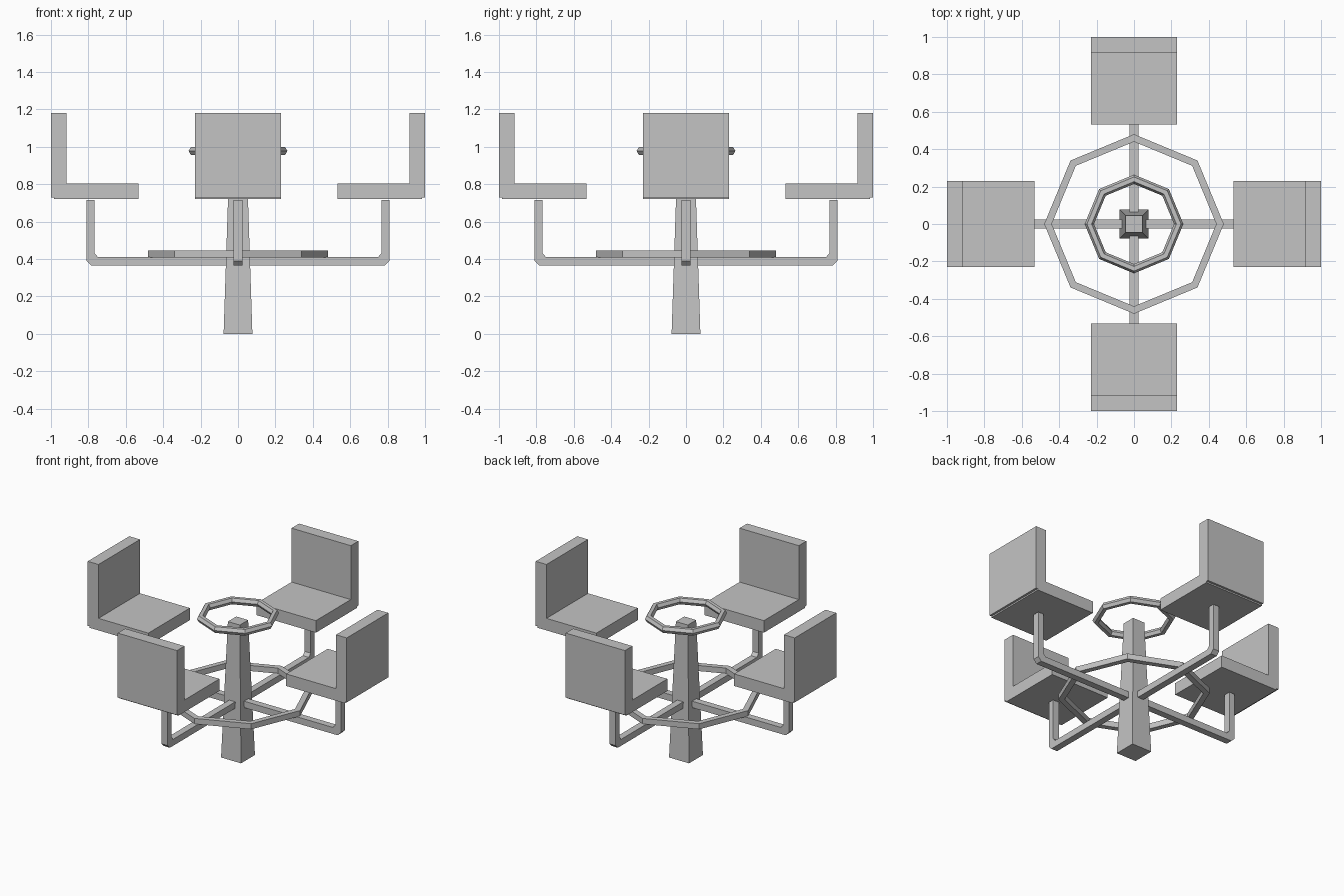
import bpy
import bmesh
from math import pi, cos, sin
from mathutils import Matrix, Vector

default = bpy.data.objects.get("Cube")
if default:
    bpy.data.objects.remove(default, do_unlink=True)

grey = bpy.data.materials.new("plain grey")
grey.use_nodes = True
colour = (0.55, 0.55, 0.55, 1)
grey.diffuse_color = colour
grey.node_tree.nodes["Principled BSDF"].inputs["Base Color"].default_value = colour


def add_object(name, bm):
    bmesh.ops.recalc_face_normals(bm, faces=bm.faces[:])
    mesh = bpy.data.meshes.new(name)
    bm.to_mesh(mesh)
    bm.free()
    mesh.materials.append(grey)
    obj = bpy.data.objects.new(name, mesh)
    bpy.context.scene.collection.objects.link(obj)
    return obj


def extruded(name, profile, half_width, angle):
    """Extrude an (x, z) profile across y, then turn it about the centre."""
    bm = bmesh.new()
    face = bm.faces.new([bm.verts.new((x, -half_width, z)) for x, z in profile])
    side = bmesh.ops.extrude_face_region(bm, geom=[face])["geom"]
    moved = [v for v in side if isinstance(v, bmesh.types.BMVert)]
    bmesh.ops.translate(bm, verts=moved, vec=(0, 2 * half_width, 0))
    bmesh.ops.rotate(bm, verts=bm.verts[:], matrix=Matrix.Rotation(angle, 3, "Z"))
    return add_object(name, bm)


def octagon_ring(name, section):
    """Spin an (r, z) section in eight flat steps."""
    bm = bmesh.new()
    verts = [bm.verts.new((r, 0, z)) for r, z in section]
    edges = [bm.edges.new((verts[i - 1], verts[i])) for i in range(len(verts))]
    bmesh.ops.spin(bm, geom=verts + edges, axis=(0, 0, 1), cent=(0, 0, 0),
                   angle=2 * pi, steps=8, use_merge=False)
    bmesh.ops.remove_doubles(bm, verts=bm.verts[:], dist=0.0005)
    return add_object(name, bm)


def box_profile(x0, x1, z0, z1):
    return [(x0, z0), (x1, z0), (x1, z1), (x0, z1)]


# Tapered centre post
bm = bmesh.new()
bmesh.ops.create_cube(bm, size=1)
for v in bm.verts:
    top = v.co.z > 0
    half = 0.046 if top else 0.077
    v.co = Vector((half if v.co.x > 0 else -half,
                   half if v.co.y > 0 else -half,
                   0.945 if top else 0))
add_object("centre_post", bm)

# Bent support arms, seats and backrests, repeated around the post
arm = [(0, 0.365), (0.785, 0.365), (0.81, 0.39), (0.81, 0.715),
       (0.768, 0.715), (0.768, 0.432), (0.748, 0.41), (0, 0.41)]
for i, side in enumerate(("left", "back", "right", "front")):
    turn = i * pi / 2
    extruded(side + "_arm", arm, 0.0235, turn)
    extruded(side + "_seat", box_profile(0.532, 0.985, 0.72, 0.804), 0.229, turn)
    extruded(side + "_backrest", box_profile(0.917, 1.0, 0.73, 1.18), 0.229, turn)

# Square-section foot ring resting on the arms
octagon_ring("foot_ring", box_profile(0.44, 0.48, 0.408, 0.447))

# Hexagonal-section hand ring around the top of the post
octagon_ring("hand_ring", [(0.239 + 0.025 * cos(a * pi / 3), 0.978 + 0.025 * sin(a * pi / 3))
                           for a in range(6)])
